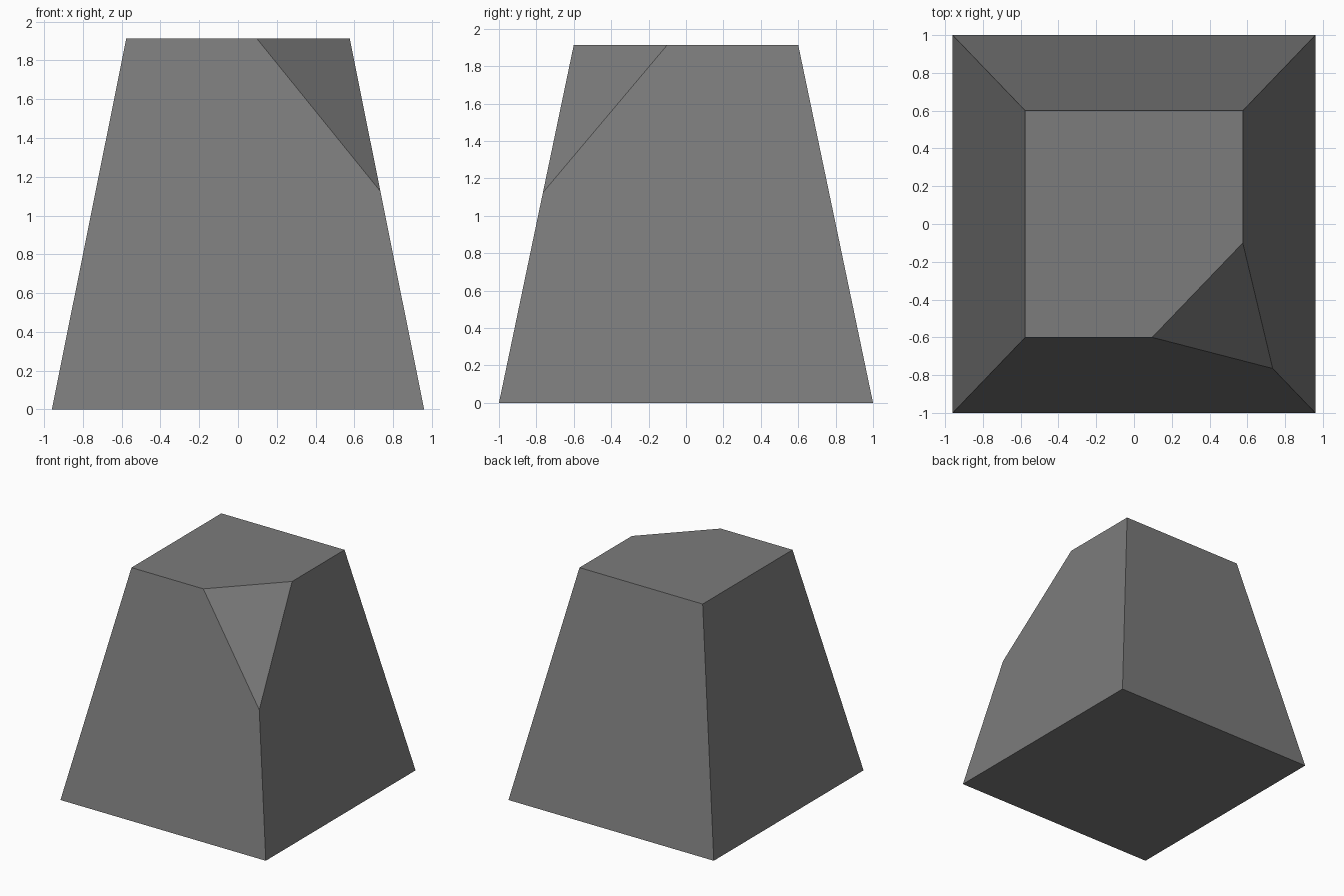
import bpy, bmesh
from mathutils import Vector

if "Cube" in bpy.data.objects:
    bpy.data.objects.remove(bpy.data.objects["Cube"])

H = 1.914
BASE = (0.96, 1.0)
TOP_RATIO = 0.6

# tapered block: a cube whose top is scaled in
bm = bmesh.new()
bmesh.ops.create_cube(bm, size=2)
for v in bm.verts:
    top = v.co.z > 0
    s = TOP_RATIO if top else 1.0
    v.co = Vector((v.co.x * BASE[0] * s, v.co.y * BASE[1] * s, H if top else 0))

# slice off the front right top corner along a plane through three edge points
a = Vector((0.096, -0.6, H))
b = Vector((0.576, -0.1, H))
c = Vector((0.734, -0.765, 1.125))
normal = (b - a).cross(c - a)
if normal.z < 0:
    normal.negate()
cut = bmesh.ops.bisect_plane(bm, geom=bm.verts[:] + bm.edges[:] + bm.faces[:],
                             plane_co=a, plane_no=normal, clear_outer=True)
bmesh.ops.contextual_create(
    bm, geom=[e for e in cut["geom_cut"] if isinstance(e, bmesh.types.BMEdge)])
bmesh.ops.recalc_face_normals(bm, faces=bm.faces[:])

mesh = bpy.data.meshes.new("tapered_block")
bm.to_mesh(mesh)
bm.free()

# single grey colour
grey = bpy.data.materials.new("grey")
grey.diffuse_color = (0.2, 0.2, 0.2, 1)
grey.use_nodes = True
grey.node_tree.nodes["Principled BSDF"].inputs["Base Color"].default_value = grey.diffuse_color
mesh.materials.append(grey)
bpy.context.collection.objects.link(bpy.data.objects.new("tapered_block", mesh))
